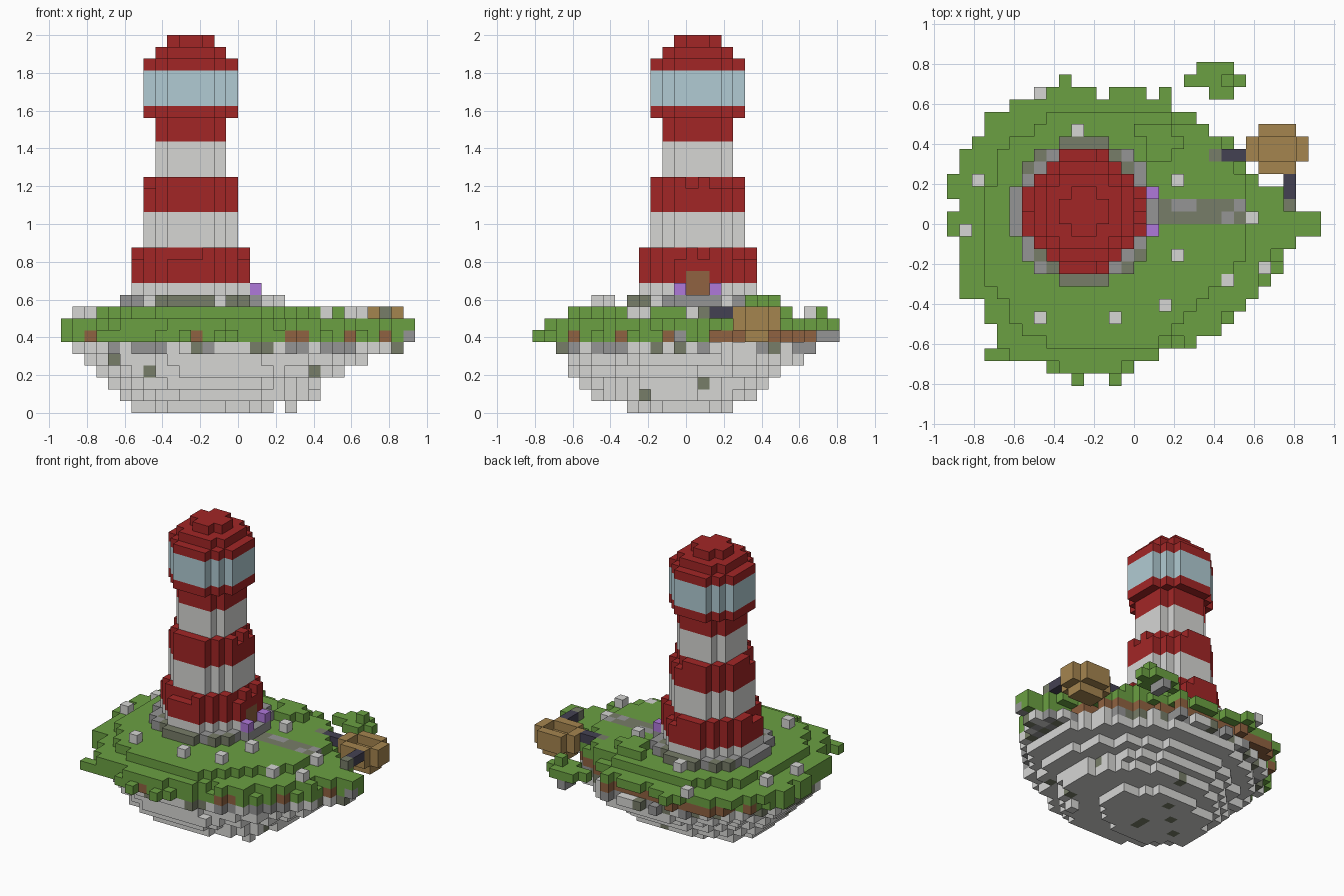
import bpy, bmesh, random
from mathutils import Vector

random.seed(11)
if "Cube" in bpy.data.objects:
    bpy.data.objects.remove(bpy.data.objects["Cube"], do_unlink=True)

UNIT = 0.0625
ORIGIN = Vector((-0.9375, -0.8125, 0))
AXIS = (11, 14)          # tower centre in grid cells

PALETTE = {
    "red_paint": "a22626", "pale_stone": "d6d6d4", "grey_stone": "959595",
    "mossy_stone": "777d68", "grass_green": "6ba042", "soil_brown": "906241",
    "tan_wood": "a5854f", "dark_plank": "444152", "purple_bloom": "af78da",
    "lamp_glass": "b1cbd3"}


def linear(text, at):
    c = int(text[at:at + 2], 16) / 255
    return c / 12.92 if c < 0.04 else ((c + 0.055) / 1.055) ** 2.4


def make_material(name, text):
    colour = (linear(text, 0), linear(text, 2), linear(text, 4), 1)
    mat = bpy.data.materials.new(name)
    mat.use_nodes = True
    mat.diffuse_color = colour
    bsdf = mat.node_tree.nodes["Principled BSDF"]
    bsdf.inputs["Base Color"].default_value = colour
    bsdf.inputs["Roughness"].default_value = 0.9
    return mat


materials = {n: make_material(n, t) for n, t in PALETTE.items()}
cells = {}               # (i, j, k) -> (part, colour)


def put(part, colour, i, j, k):
    cells[i, j, k] = (part, colour)


def block(part, colour, xs, ys, zs):
    for i in range(*xs):
        for j in range(*ys):
            for k in range(*zs):
                put(part, colour, i, j, k)


def disc(radius):
    return {(i, j) for i in range(30) for j in range(30)
            if (i + .5 - AXIS[0]) ** 2 + (j + .5 - AXIS[1]) ** 2 < radius ** 2}


def oval(x0, x1, y0, y1, power=2.0, rough=0.0):
    cx, cy, rx, ry = (x0 + x1) / 2, (y0 + y1) / 2, (x1 - x0) / 2, (y1 - y0) / 2
    return {(i, j) for i in range(x0, x1) for j in range(y0, y1)
            if abs((i + .5 - cx) / rx) ** power + abs((j + .5 - cy) / ry) ** power
            < 1.04 + random.uniform(-rough, rough)}


def is_edge(cell, area):
    i, j = cell
    return any(n not in area for n in ((i + 1, j), (i - 1, j), (i, j + 1), (i, j - 1)))


def stone_mix(grey, moss):
    r = random.random()
    return "grey_stone" if r < grey else "mossy_stone" if r < grey + moss else "pale_stone"


# Shoreline: start and end of each row from front to back
starts = (10, 8, 3, 4, 4, 3, 3, 1, 1, 1, 1, 1, 0, 0, 1, 0, 0, 1, 1, 2, 3, 3, 5, 8, 9)
ends = (11, 15, 17, 20, 22, 23, 24, 25, 26, 27, 27, 28, 30, 30, 28, 27, 25, 24, 24,
        23, 21, 20, 18, 18, 10)
shore = {(i, j) for j, (a, b) in enumerate(zip(starts, ends)) for i in range(a, b)}
shore -= {(12, 23), (16, 23)}
shore.add((13, 0))

# Rock underside, widening upwards, with one hanging stub
tiers = ((6, 18, 8, 17), (5, 22, 5, 19), (4, 22, 4, 20),
         (3, 24, 3, 21), (2, 26, 3, 23), (1, 29, 2, 24))
for k, extent in enumerate(tiers):
    for i, j in sorted(oval(*extent, power=1.8 + k * 0.05, rough=0.08) & shore):
        colour = stone_mix(0.35, 0.18) if k == 5 else stone_mix(0.01, 0.04)
        put("rock_underside", colour, i, j, k)
block("rock_underside", "pale_stone", (19, 20), (8, 9), (0, 2))

# Soil and turf rim, with bare soil in a few front columns and along the back
for i, j in sorted(shore):
    edge = is_edge((i, j), shore)
    bare = j < 12 and i in (2, 11, 19, 20, 24, 27)
    if bare and j > 0 or j > 0 and not (edge and j < 12 and i > 2 and random.random() < 0.35):
        put("lower_turf", "grass_green", i, j, 7)
    if not (edge and j > 14 and random.random() < 0.3):
        earthy = bare and j > 0 or i + j > 31 and j > 14 or j > 19
        earthy = earthy or j > 12 and i < 15 and random.random() < 0.12
        colour = "soil_brown" if earthy else "grass_green"
        if (i, j) == (29, 12):
            colour = "grey_stone"
        put("soil_rim", colour, i, j, 6)

# Raised turf with a small knoll
plateau = {(i, j) for i, j in oval(3, 24, 3, 22, 2.4, 0.08) & shore if i - j < 14}
for i, j in sorted(plateau):
    put("upper_turf", "grass_green", i, j, 8)
block("knoll", "grass_green", (16, 18), (18, 21), (9, 10))
put("knoll", "grass_green", 15, 20, 9)
put("knoll", "grass_green", 18, 19, 9)

# Detached islet
for row, (a, b) in zip((23, 24, 25), ((21, 23), (19, 24), (20, 23))):
    block("islet", "grass_green", (a, b), (row, row + 1), (7, 8))
put("islet", "grass_green", 22, 24, 8)
block("islet", "grey_stone", (21, 22), (24, 26), (6, 7))


def ground_top(i, j):
    return max((k for k in range(10) if (i, j, k) in cells), default=7)


# Cobbled path
for i in range(16, 24):
    for j in (13, 14):
        put("path", random.choice(("grey_stone", "mossy_stone", "mossy_stone")),
            i, j, ground_top(i, j))

# Scattered pale boulders
for i, j in ((7, 23), (10, 20), (2, 16), (1, 12), (18, 16), (24, 13), (18, 10),
             (25, 9), (22, 8), (17, 6), (7, 5), (13, 5)):
    put("boulders", "pale_stone", i, j, ground_top(i, j) + 1)

# Tower: part, colour, radius, bottom layer, top layer
tower = (("lower_wall", "pale_stone", 4.9, 10, 11),
         ("lower_band", "red_paint", 4.9, 11, 14),
         ("middle_wall", "pale_stone", 3.95, 14, 17),
         ("middle_band", "red_paint", 3.95, 17, 20),
         ("upper_wall", "pale_stone", 3.0, 20, 23),
         ("gallery_neck", "red_paint", 3.0, 23, 25),
         ("gallery_floor", "red_paint", 3.95, 25, 26),
         ("lamp_room", "lamp_glass", 3.95, 26, 29),
         ("roof_eave", "red_paint", 3.95, 29, 30),
         ("roof_slope", "red_paint", 3.0, 30, 31),
         ("roof_cap", "red_paint", 1.9, 31, 32))
# Footing is mossy towards front and back, grey towards the sides
for i, j in sorted(disc(5.85)):
    lean = abs(j + .5 - AXIS[1]) - abs(i + .5 - AXIS[0])
    mossy = lean > 2 or lean > -2 and (i + j) % 2
    put("tower_footing", "mossy_stone" if mossy else "grey_stone", i, j, 9)
for part, colour, radius, low, high in tower:
    area = disc(radius)
    for i, j in sorted(area):
        for k in range(low, high):
            # Broken upper edge on the painted bands
            worn = part.endswith("band") and k == high - 1 and is_edge((i, j), area)
            if not (worn and random.random() < 0.35):
                put(part, colour, i, j, k)

# Door with a flower on each side
block("door", "soil_brown", (15, 16), (13, 15), (10, 12))
for j in (12, 15):
    put("tower_footing", "grey_stone", 16, j, 9)
    put("door_flowers", "purple_bloom", 16, j, 10)

# Wooden platform with a raised rim and a keel, and its two gangways
block("platform", "tan_wood", (24, 29), (18, 20), (7, 9))
block("platform", "tan_wood", (25, 28), (17, 21), (7, 9))
for i in range(25, 28):
    for j in (18, 19):
        del cells[i, j, 8]
        put("platform", "tan_wood", i, j, 6)
block("gangways", "dark_plank", (22, 24), (18, 19), (8, 9))
block("gangways", "dark_plank", (27, 28), (15, 17), (8, 9))
put("gangway_posts", "mossy_stone", 21, 18, 8)
put("gangway_posts", "mossy_stone", 27, 14, 8)


# Turn each part's exposed cell sides into a mesh
def build(part):
    bm = bmesh.new()
    used = []
    for cell, (name, colour) in cells.items():
        if name != part:
            continue
        if colour not in used:
            used.append(colour)
        centre = Vector(cell) + Vector((.5, .5, .5))
        for axis in range(3):
            for side in (-1, 1):
                normal = Vector((0, 0, 0))
                normal[axis] = side
                if tuple(int(c + n) for c, n in zip(cell, normal)) in cells:
                    continue
                u = Vector((0, 0, 0))
                u[(axis + 1) % 3] = .5
                v = normal.cross(u)
                mid = centre + normal / 2
                verts = [bm.verts.new(ORIGIN + UNIT * (mid + a * u + b * v))
                         for a, b in ((-1, -1), (1, -1), (1, 1), (-1, 1))]
                bm.faces.new(verts).material_index = used.index(colour)
    bmesh.ops.remove_doubles(bm, verts=bm.verts, dist=UNIT / 100)
    mesh = bpy.data.meshes.new(part)
    bm.to_mesh(mesh)
    bm.free()
    for colour in used:
        mesh.materials.append(materials[colour])
    bpy.context.collection.objects.link(bpy.data.objects.new(part, mesh))


for part in dict.fromkeys(name for name, _ in cells.values()):
    build(part)
